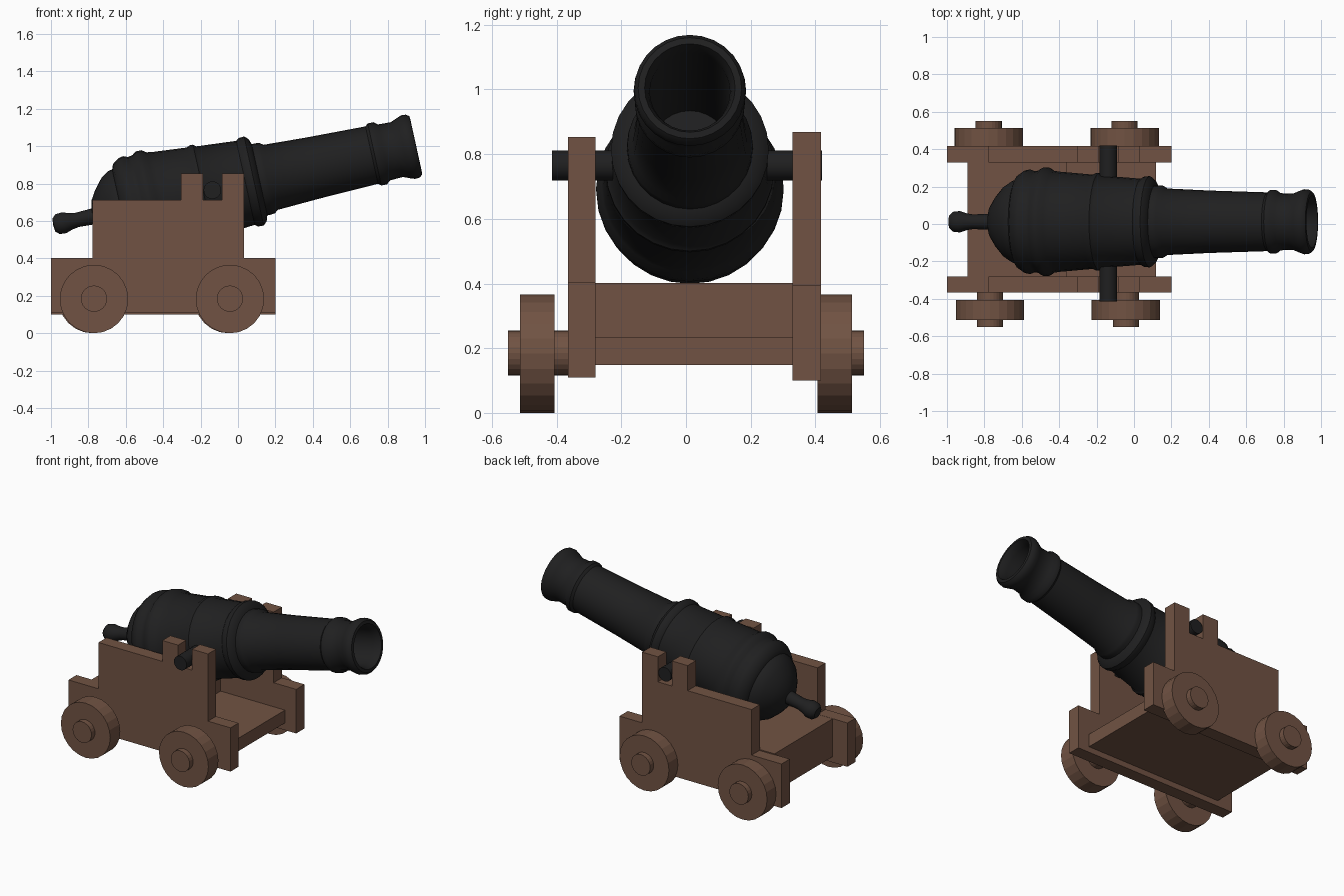
import bpy, bmesh, math
from mathutils import Matrix, Vector

if "Cube" in bpy.data.objects:
    bpy.data.objects.remove(bpy.data.objects["Cube"])


def material(name, rgb):
    m = bpy.data.materials.new(name)
    m.diffuse_color = (*rgb, 1)
    m.use_nodes = True
    m.node_tree.nodes["Principled BSDF"].inputs["Base Color"].default_value = m.diffuse_color
    return m


WOOD = material("brown wood", (0.165, 0.086, 0.056))
IRON = material("black iron", (0.014, 0.014, 0.0145))


def finish(bm, name, mat, smooth=None):
    bmesh.ops.recalc_face_normals(bm, faces=bm.faces)
    me = bpy.data.meshes.new(name)
    bm.to_mesh(me)
    bm.free()
    me.materials.append(mat)
    ob = bpy.data.objects.new(name, me)
    bpy.context.collection.objects.link(ob)
    if smooth:
        bpy.ops.object.select_all(action='DESELECT')
        ob.select_set(True)
        bpy.context.view_layer.objects.active = ob
        bpy.ops.object.shade_smooth_by_angle(angle=math.radians(smooth))
    return ob


def box(name, lo, hi, mat):
    bm = bmesh.new()
    lo, hi = Vector(lo), Vector(hi)
    bmesh.ops.create_cube(bm, size=1, matrix=Matrix.Translation((lo + hi) / 2)
                          @ Matrix.Diagonal((*(hi - lo), 1)))
    return finish(bm, name, mat)


def rod(name, x, z, y0, y1, r, mat, sides=24, smooth=None):
    """Cylinder lying along y."""
    bm = bmesh.new()
    bmesh.ops.create_cone(bm, cap_ends=True, segments=sides, radius1=r, radius2=r,
                          depth=abs(y1 - y0),
                          matrix=Matrix.Translation((x, (y0 + y1) / 2, z))
                          @ Matrix.Rotation(math.pi / 2, 4, 'X'))
    return finish(bm, name, mat, smooth)


def plate(name, outline, y0, y1, mat):
    """Outline in x, z extruded along y."""
    bm = bmesh.new()
    f = bm.faces.new([bm.verts.new((x, y0, z)) for x, z in outline])
    new = bmesh.ops.extrude_face_region(bm, geom=[f])["geom"]
    bmesh.ops.translate(bm, vec=(0, y1 - y0, 0),
                        verts=[v for v in new if isinstance(v, bmesh.types.BMVert)])
    return finish(bm, name, mat)


# Gun barrel: lathe profile (position along x, radius), cascabel to bore bottom
PIVOT_X, PIVOT_Z, BARREL_Y = -0.137, 0.765, 0.012
TILT = math.radians(12.4)
profile = [
    (-0.988, 0), (-0.985, 0.035), (-0.965, 0.054), (-0.93, 0.057), (-0.895, 0.045),
    (-0.86, 0.039), (-0.775, 0.043), (-0.765, 0.085), (-0.735, 0.135), (-0.69, 0.19),
    (-0.645, 0.22), (-0.625, 0.223), (-0.615, 0.25), (-0.58, 0.275), (-0.555, 0.28),
    (-0.53, 0.27), (-0.505, 0.275), (-0.485, 0.29), (-0.455, 0.29), (-0.43, 0.273),
    (-0.40, 0.268), (-0.22, 0.252), (-0.205, 0.26), (-0.185, 0.26), (-0.17, 0.247),
    (0.04, 0.23), (0.055, 0.242), (0.085, 0.244), (0.105, 0.225), (0.115, 0.195),
    (0.135, 0.195), (0.155, 0.193), (0.175, 0.178), (0.40, 0.167), (0.715, 0.157),
    (0.73, 0.17), (0.76, 0.17), (0.78, 0.153), (0.85, 0.15), (0.885, 0.165),
    (0.91, 0.174), (0.935, 0.172), (0.95, 0.16), (0.952, 0.14), (0.93, 0.13),
    (0.90, 0.124), (0.10, 0.12), (0.10, 0),
]
bm = bmesh.new()
pts = [bm.verts.new(((x - PIVOT_X) / math.cos(TILT), 0, r)) for x, r in profile]
edges = [bm.edges.new(p) for p in zip(pts, pts[1:])]
bmesh.ops.spin(bm, geom=pts + edges, cent=(0, 0, 0), axis=(1, 0, 0),
               angle=math.tau, steps=28, use_duplicate=False)
bmesh.ops.remove_doubles(bm, verts=bm.verts, dist=1e-4)
bm.transform(Matrix.Translation((PIVOT_X, BARREL_Y, PIVOT_Z))
             @ Matrix.Rotation(-TILT, 4, 'Y'))
finish(bm, "gun_barrel", IRON, 40)

# Trunnion stubs, one each side so the bore stays open
rod("trunnion_near", PIVOT_X, PIVOT_Z, -0.415, -0.2, 0.047, IRON, 20, 40)
rod("trunnion_far", PIVOT_X, PIVOT_Z, 0.22, 0.42, 0.047, IRON, 20, 40)

# Stepped carriage cheeks with posts around the trunnion
for side, y0, y1, z0, z1, z2, z3 in (("near", -0.365, -0.28, 0.11, 0.403, 0.713, 0.853),
                                     ("far", 0.33, 0.418, 0.10, 0.395, 0.70, 0.868)):
    outline = [(-1.0, z0), (0.2, z0), (0.2, z1), (0.033, z1), (0.033, z3), (-0.085, z3),
               (-0.085, z2), (-0.188, z2), (-0.188, z3), (-0.305, z3), (-0.305, z2),
               (-0.778, z2), (-0.778, z1), (-1.0, z1)]
    plate("carriage_cheek_" + side, outline, y0, y1, WOOD)

# Carriage bed and raised block under the breech
box("carriage_bed", (-0.89, -0.285, 0.148), (0.117, 0.335, 0.234), WOOD)
box("breech_block", (-0.89, -0.285, 0.23), (-0.36, 0.335, 0.402), WOOD)

# Wheels and axle stubs
for side, s, dx, inner in (("near", -1, 0.003, 0.36), ("far", 1, -0.004, 0.41)):
    for end, x in (("rear", -0.773), ("front", -0.046)):
        rod(f"{end}_wheel_{side}", x + dx, 0.183, s * 0.407, s * 0.513, 0.183, WOOD)
        rod(f"{end}_axle_{side}", x + dx, 0.185, s * (inner - 0.02), s * 0.55, 0.07, WOOD)
